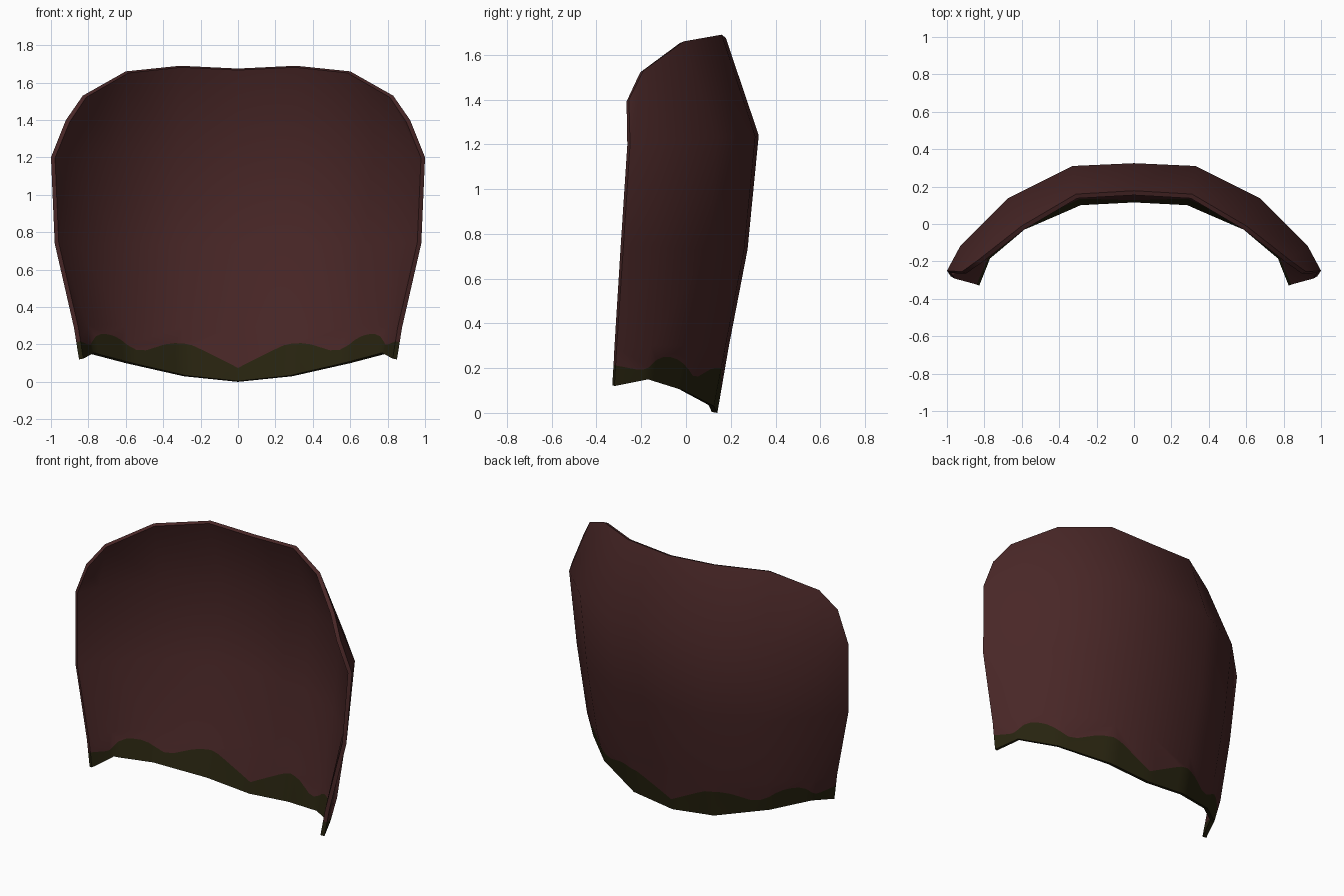
import bpy, bmesh
from mathutils import Vector

if "Cube" in bpy.data.objects:
    bpy.data.objects.remove(bpy.data.objects["Cube"])

# Half of the shell as rows from bottom to top, each from the centre out
ROWS = [
    [(0, .14, 0), (.29, .125, .03), (.60, -.01, .10), (.79, -.17, .15), (.85, -.32, .12)],
    [(0, .19, .29), (.30, .175, .29), (.615, .04, .30), (.825, -.155, .30), (.877, -.31, .29)],
    [(0, .275, .73), (.32, .26, .73), (.645, .10, .73), (.885, -.135, .74), (.98, -.28, .74)],
    [(0, .325, 1.24), (.33, .31, 1.235), (.67, .14, 1.23), (.93, -.12, 1.21), (1.0, -.25, 1.20)],
    [(0, .178, 1.675), (.31, .16, 1.69), (.60, -.01, 1.66), (.83, -.19, 1.53), (.92, -.255, 1.40)],
]
# Height of the wavy moss edge against distance from the centre
WAVE = [(0, .07), (.12, .13), (.24, .19), (.32, .205), (.40, .195), (.52, .158), (.58, .17),
        (.66, .235), (.73, .255), (.78, .235), (.82, .19), (.87, .215)]
STEPS = 6


def wave(x):
    for (x0, z0), (x1, z1) in zip(WAVE, WAVE[1:]):
        if x <= x1:
            return z0 + (z1 - z0) * (x - x0) / (x1 - x0)
    return WAVE[-1][1]


def point(row, col):
    x, y, z = ROWS[row][abs(col)]
    return Vector((-x if col < 0 else x, y, z))


def material(name, colour):
    mat = bpy.data.materials.new(name)
    mat.diffuse_color = (*colour, 1)
    mat.use_nodes = True
    mat.node_tree.nodes["Principled BSDF"].inputs["Base Color"].default_value = mat.diffuse_color
    return mat


bm = bmesh.new()
cols = range(-4, 5)
grid = {(r, c): bm.verts.new(point(r, c)) for r in range(1, 5) for c in cols}

# Finely divided bottom edge and moss edge
bottom, moss = [], []
for i in range(8 * STEPS + 1):
    c, t = divmod(i, STEPS)
    c -= 4
    n = min(c + 1, 4)
    low = point(0, c).lerp(point(0, n), t / STEPS)
    high = point(1, c).lerp(point(1, n), t / STEPS)
    z = wave(abs(low.x + high.x) / 2)
    bottom.append(bm.verts.new(low))
    moss.append(bm.verts.new(low.lerp(high, (z - low.z) / (high.z - low.z))))

# Moss band
for i in range(8 * STEPS):
    bm.faces.new((bottom[i + 1], bottom[i], moss[i], moss[i + 1])).material_index = 1

# Shell panels above the moss
for k, c in enumerate(range(-4, 4)):
    strip = moss[k * STEPS:(k + 1) * STEPS + 1]
    bm.faces.new(strip[::-1] + [grid[1, c], grid[1, c + 1]])
    for r in range(1, 4):
        bm.faces.new((grid[r, c + 1], grid[r, c], grid[r + 1, c], grid[r + 1, c + 1]))

mesh = bpy.data.meshes.new("curved_shell")
bm.to_mesh(mesh)
bm.free()
mesh.materials.append(material("dark red brown", (.066, .020, .020)))
mesh.materials.append(material("dark moss green", (.021, .0175, .005)))
shell = bpy.data.objects.new("curved_shell", mesh)
bpy.context.collection.objects.link(shell)
bpy.context.view_layer.objects.active = shell
shell.select_set(True)

# Thickness toward the hollow front side
solid = shell.modifiers.new("thickness", 'SOLIDIFY')
solid.thickness = .025
solid.offset = -1
bpy.ops.object.modifier_apply(modifier=solid.name)
bpy.ops.object.shade_smooth_by_angle(angle=.9)
